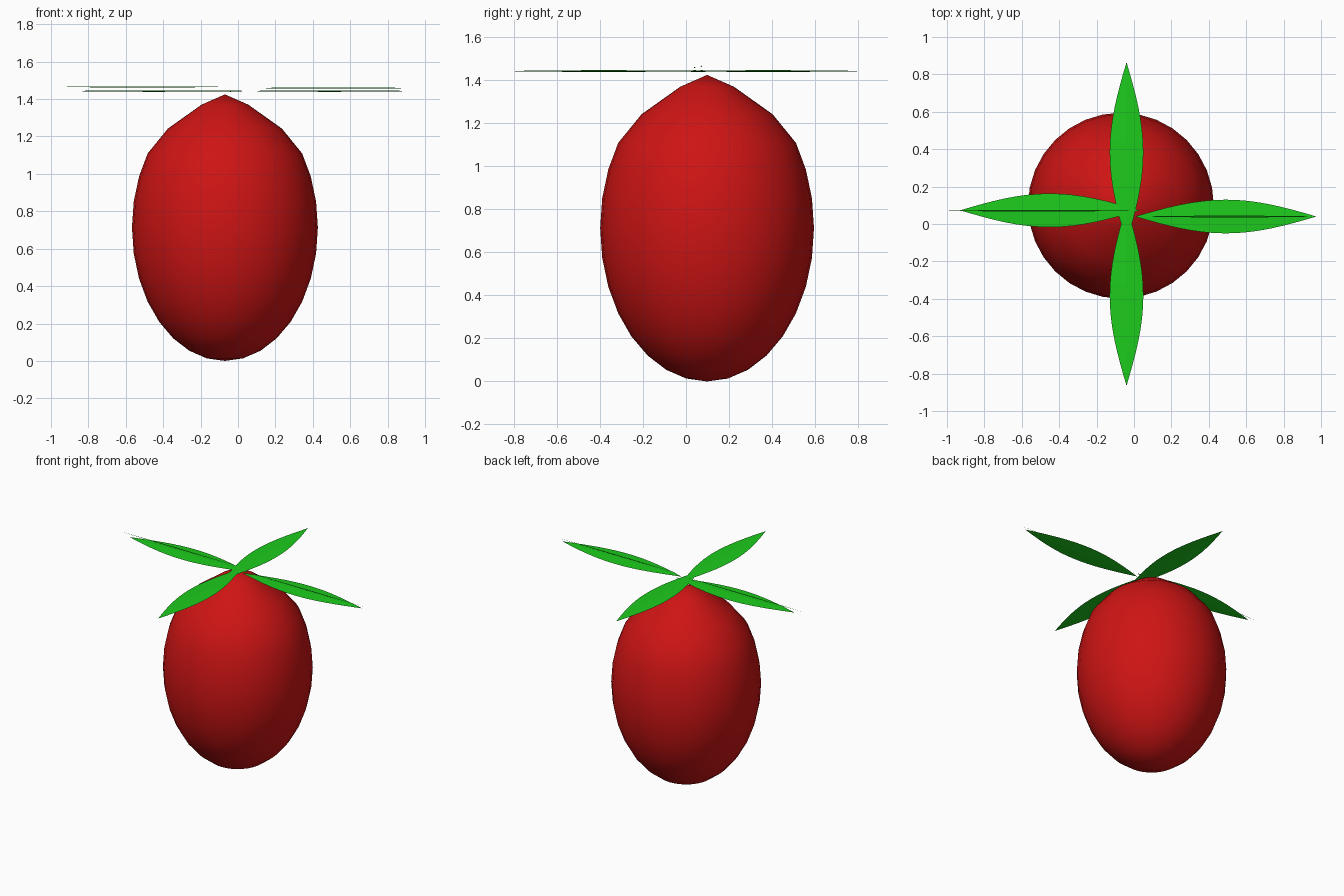
import bpy, bmesh, math
from mathutils import Matrix

if "Cube" in bpy.data.objects:
    bpy.data.objects.remove(bpy.data.objects["Cube"])


def material(name, rgb):
    m = bpy.data.materials.new(name)
    m.diffuse_color = (*rgb, 1)
    m.use_nodes = True
    m.node_tree.nodes["Principled BSDF"].inputs["Base Color"].default_value = m.diffuse_color
    return m


RED = material("fruit_red", (0.62, 0.007, 0.007))
GREEN = material("leaf_green", (0.012, 0.6, 0.012))


def finish(name, bm, mat, loc, turn=0.0, smooth=True):
    bmesh.ops.recalc_face_normals(bm, faces=bm.faces)
    bm.transform(Matrix.Rotation(turn, 4, 'Z'))
    me = bpy.data.meshes.new(name)
    bm.to_mesh(me)
    bm.free()
    me.materials.append(mat)
    for p in me.polygons:
        p.use_smooth = smooth
    ob = bpy.data.objects.new(name, me)
    ob.location = loc
    bpy.context.collection.objects.link(ob)
    return ob


def fruit():
    # Egg-shaped sphere whose top rings are drawn up to a soft point
    bm = bmesh.new()
    profile = [(0.497 * math.sin(math.pi * i / 16),
                0.713 * (1 - math.cos(math.pi * i / 16))) for i in range(12)]
    profile += [(0.305, 1.242), (0.125, 1.37), (0, 1.425)]
    verts = [bm.verts.new((r, 0, z)) for r, z in profile]
    edges = [bm.edges.new(pair) for pair in zip(verts, verts[1:])]
    bmesh.ops.spin(bm, geom=verts + edges, cent=(0, 0, 0), axis=(0, 0, 1),
                   angle=math.tau, steps=32, use_duplicate=False)
    bmesh.ops.remove_doubles(bm, verts=bm.verts, dist=0.0005)
    finish("fruit_body", bm, RED, (-0.07, 0.098, 0))


def leaf(name, base, angle, length, half_width, thick, n=16):
    # Thin lens-shaped blade, pointed at both ends, with a slight central ridge
    bm = bmesh.new()
    start, tip = bm.verts.new((0, 0, 0)), bm.verts.new((length, 0, 0))
    rings = []
    for i in range(1, n):
        s = math.sin(math.pi * i / n)
        x, w, t = length * i / n, half_width * s, thick * s
        rings.append([bm.verts.new(c) for c in
                      ((x, w, 0), (x, 0, t), (x, -w, 0), (x, 0, -t))])
    for k in range(4):
        j = (k + 1) % 4
        bm.faces.new((start, rings[0][k], rings[0][j]))
        bm.faces.new((tip, rings[-1][j], rings[-1][k]))
        for a, b in zip(rings, rings[1:]):
            bm.faces.new((a[k], b[k], b[j], a[j]))
    finish(name, bm, GREEN, base, math.radians(angle), smooth=False)


fruit()

# Four broad leaves crossing over the top
leaf("leaf_back", (-0.04, -0.1, 1.443), 90, 0.965, 0.09, 0.004)
leaf("leaf_front", (-0.04, 0.1, 1.443), -90, 0.965, 0.09, 0.004)
leaf("leaf_left", (0.03, 0.073, 1.443), 180, 0.96, 0.09, 0.004)
leaf("leaf_right", (0.005, 0.04, 1.443), 0, 0.97, 0.09, 0.004)

# Hair-thin midrib slivers just above the side leaves
leaf("midrib_left", (-0.02, 0.071, 1.465), 180, 0.98, 0.005, 0.003)
leaf("midrib_right", (0.02, 0.04, 1.459), 0, 0.98, 0.005, 0.003)
